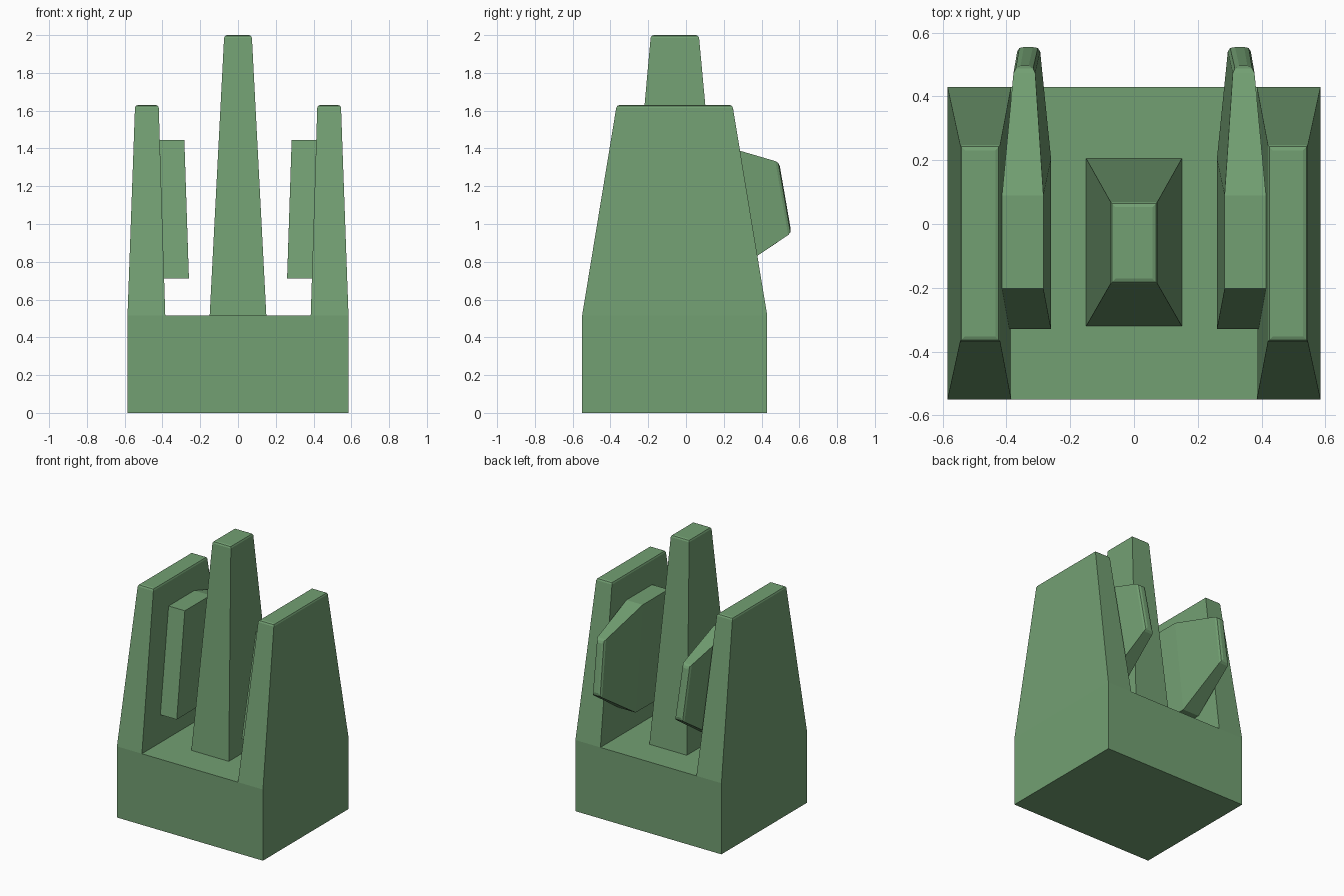
import bpy, bmesh

if "Cube" in bpy.data.objects:
    bpy.data.objects.remove(bpy.data.objects["Cube"])

green = bpy.data.materials.new("green")
green.diffuse_color = (0.17, 0.35, 0.17, 1)
green.use_nodes = True
green.node_tree.nodes["Principled BSDF"].inputs["Base Color"].default_value = green.diffuse_color


def loft(name, rings, bevel=0.0, mirror=False):
    """Skin four-point rings into a closed solid; optionally round the last cap."""
    bm = bmesh.new()
    loops = [[bm.verts.new(p) for p in ring] for ring in rings]
    for a, b in zip(loops, loops[1:]):
        for i in range(4):
            j = (i + 1) % 4
            bm.faces.new((a[i], a[j], b[j], b[i]))
    bm.faces.new(loops[0])
    cap = bm.faces.new(loops[-1])
    bmesh.ops.recalc_face_normals(bm, faces=bm.faces[:])
    if bevel:
        bmesh.ops.bevel(bm, geom=list(cap.edges), offset=bevel, segments=2,
                        profile=0.5, affect='EDGES')
    mesh = bpy.data.meshes.new(name)
    bm.to_mesh(mesh)
    bm.free()
    mesh.materials.append(green)
    obj = bpy.data.objects.new(name, mesh)
    bpy.context.collection.objects.link(obj)
    if mirror:
        mod = obj.modifiers.new("mirror", 'MIRROR')
        mod.use_axis = (True, False, False)
        mod.use_mirror_merge = False
    return obj


def level(x0, x1, y0, y1, z):
    """Horizontal rectangular ring."""
    return [(x0, y0, z), (x1, y0, z), (x1, y1, z), (x0, y1, z)]


def slice_ring(top, bottom):
    """Upright ring from (inner x, outer x, y, z) at top and bottom."""
    (a, b, y, z), (c, d, v, w) = top, bottom
    return [(a, y, z), (b, y, z), (d, v, w), (c, v, w)]


BASE_TOP = 0.515

# Solid block at the bottom
loft("base", [level(-0.585, 0.585, -0.55, 0.43, 0),
              level(-0.585, 0.585, -0.55, 0.43, BASE_TOP)])

# Tapered middle post
loft("centre_post", [level(-0.15, 0.15, -0.32, 0.205, BASE_TOP),
                     level(-0.073, 0.073, -0.186, 0.068, 2.0)], 0.015)

# Tapered side walls
loft("side_walls", [level(0.385, 0.585, -0.55, 0.43, BASE_TOP),
                    level(0.42, 0.545, -0.367, 0.246, 1.63)], 0.015, True)

# Inner fins, narrowing to a rounded tip behind the walls
loft("inner_fins", [
    slice_ring((0.284, 0.414, -0.203, 1.445), (0.26, 0.392, -0.33, 0.712)),
    slice_ring((0.284, 0.414, 0.09, 1.445), (0.26, 0.392, 0.205, 0.715)),
    slice_ring((0.311, 0.376, 0.493, 1.327), (0.296, 0.365, 0.558, 0.953)),
], 0.02, True)
